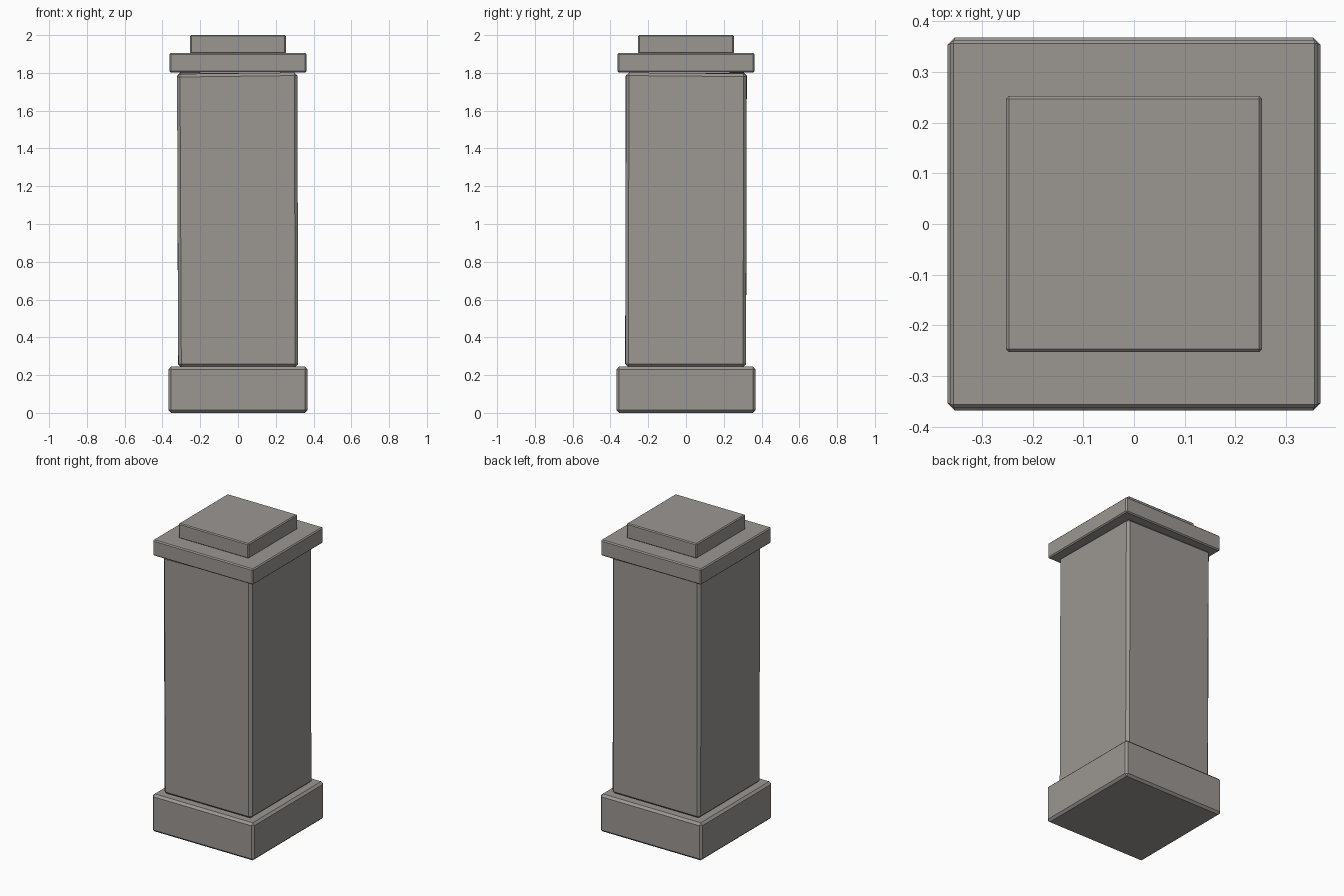
import bpy, bmesh

if "Cube" in bpy.data.objects:
    bpy.data.objects.remove(bpy.data.objects["Cube"])

stone = bpy.data.materials.new("warm_grey_stone")
stone.diffuse_color = (0.33, 0.31, 0.29, 1)
stone.use_nodes = True
stone.node_tree.nodes["Principled BSDF"].inputs["Base Color"].default_value = stone.diffuse_color


def block(name, half, z0, z1, bevel, nudges=()):
    """Chamfered square block; nudges shift chosen corners (sx, sy, sz) -> offset."""
    bm = bmesh.new()
    bmesh.ops.create_cube(bm, size=2)
    shift = dict(nudges)
    for v in bm.verts:
        key = tuple(round(c) for c in v.co)
        dx, dy, dz = shift.get(key, (0, 0, 0))
        v.co = (v.co.x * half + dx, v.co.y * half + dy,
                (z1 if v.co.z > 0 else z0) + dz)
    bmesh.ops.bevel(bm, geom=bm.edges[:], offset=bevel, segments=1,
                    affect='EDGES', profile=0.5)
    bmesh.ops.recalc_face_normals(bm, faces=bm.faces[:])
    mesh = bpy.data.meshes.new(name)
    bm.to_mesh(mesh)
    bm.free()
    mesh.materials.append(stone)
    obj = bpy.data.objects.new(name, mesh)
    bpy.context.collection.objects.link(obj)
    return obj


# Plinth
block("base", 0.368, 0.0, 0.245, 0.014)

# Slightly uneven hewn shaft
block("shaft", 0.318, 0.243, 1.802, 0.016, [
    ((-1, -1, 1), (-0.005, -0.002, -0.008)),
    ((1, -1, 1), (-0.003, 0.0, 0.0)),
    ((-1, 1, 1), (-0.003, 0.004, 0.0)),
    ((1, 1, 1), (-0.003, 0.003, -0.006)),
    ((-1, -1, -1), (0.002, -0.004, 0.0)),
    ((1, -1, -1), (0.0, -0.003, 0.0)),
])

# Cap slab and top slab
block("cap_slab", 0.363, 1.802, 1.905, 0.007)
block("top_slab", 0.253, 1.903, 2.0, 0.006)
